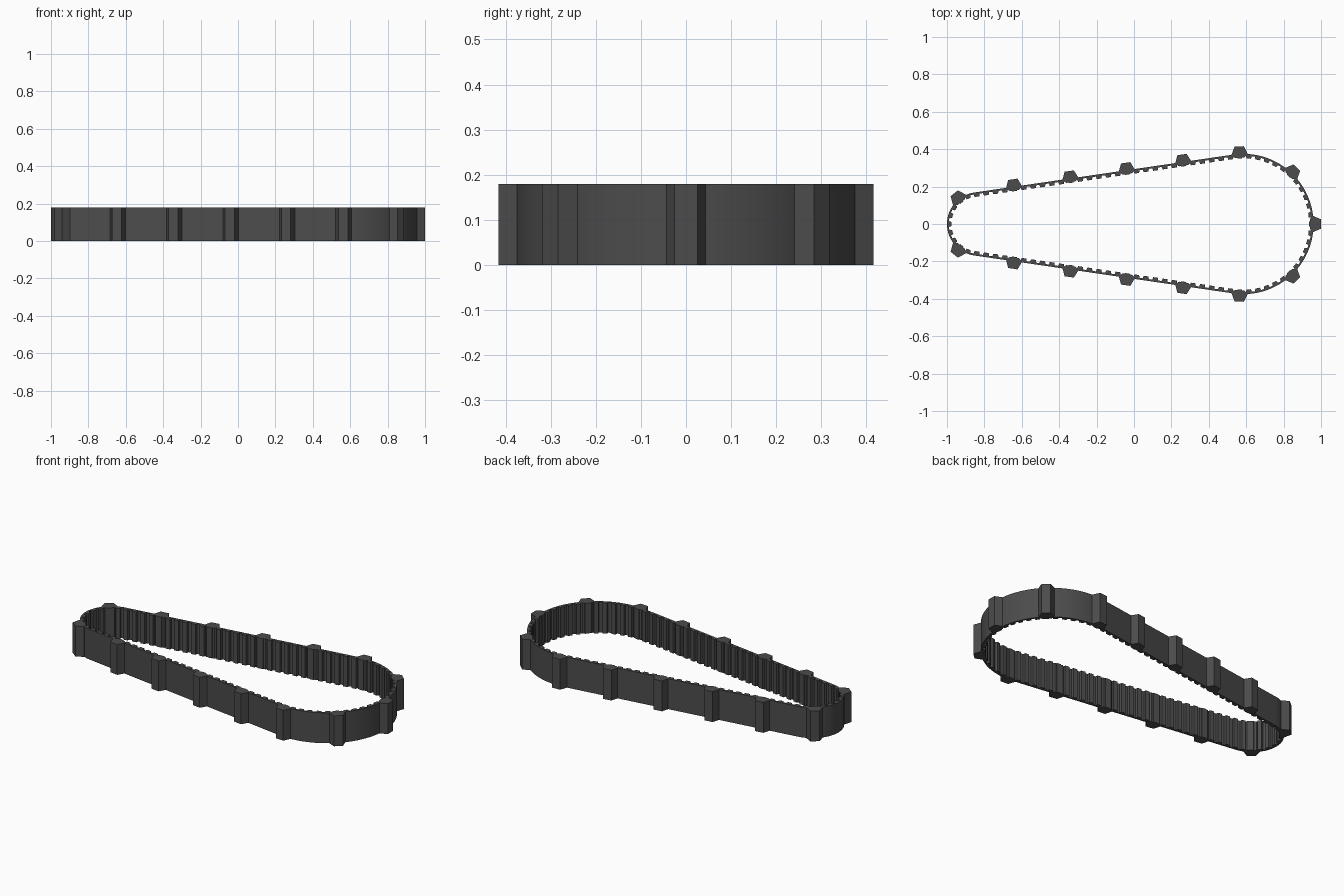
import bpy, bmesh, math
from mathutils import Vector

if "Cube" in bpy.data.objects:
    bpy.data.objects.remove(bpy.data.objects["Cube"])

H = 0.18                      # belt width (vertical)
XB, RB = 0.585, 0.375         # large end of the loop
XS, RS = -0.83, 0.17          # small end of the loop
LUGS, TEETH = 15, 90
WEB, TOOTH, LUG = 0.01, 0.014, 0.04

D = XB - XS
A = math.asin((RB - RS) / D)
STRAIGHT = math.sqrt(D * D - (RB - RS) ** 2)
ARC_B = (math.pi / 2 + A) * RB
ARC_S = (math.pi / 2 - A) * RS
HALF = ARC_B + STRAIGHT + ARC_S

rubber = bpy.data.materials.new("dark rubber")
rubber.diffuse_color = (0.072, 0.072, 0.072, 1)
rubber.use_nodes = True
rubber.node_tree.nodes["Principled BSDF"].inputs["Base Color"].default_value = rubber.diffuse_color


def loop_point(s):
    """Point and outward normal at arc length s, from the large end's tip."""
    s %= 2 * HALF
    flip = s > HALF
    if flip:
        s = 2 * HALF - s
    t = math.pi / 2 + A
    if s < ARC_B:
        t = s / RB
        n = Vector((math.cos(t), math.sin(t)))
        p = Vector((XB, 0)) + n * RB
    elif s < ARC_B + STRAIGHT:
        n = Vector((math.cos(t), math.sin(t)))
        p = Vector((XB, 0)) + n * RB + Vector((-n.y, n.x)) * (s - ARC_B)
    else:
        t += (s - ARC_B - STRAIGHT) / RS
        n = Vector((math.cos(t), math.sin(t)))
        p = Vector((XS, 0)) + n * RS
    if flip:
        p.y, n.y = -p.y, -n.y
    return p, n


def finish(name, bm):
    bmesh.ops.recalc_face_normals(bm, faces=bm.faces)
    me = bpy.data.meshes.new(name)
    bm.to_mesh(me)
    bm.free()
    me.materials.append(rubber)
    ob = bpy.data.objects.new(name, me)
    bpy.context.collection.objects.link(ob)
    return ob


# Toothed belt: one ring with a stepped inner wall
bm = bmesh.new()
pitch = 2 * HALF / TEETH
profile = [(-0.32, 0), (-0.25, TOOTH), (0, TOOTH), (0.25, TOOTH), (0.32, 0), (0.5, 0)]
rings = []
for i in range(TEETH):
    for f, depth in profile:
        p, n = loop_point((i + f) * pitch)
        q = p - n * (WEB + depth)
        rings.append([bm.verts.new((v.x, v.y, z))
                      for v, z in ((p, 0), (p, H), (q, H), (q, 0))])
for a, b in zip(rings, rings[1:] + rings[:1]):
    for k in range(4):
        m = (k + 1) % 4
        bm.faces.new((a[k], a[m], b[m], b[k]))
belt = finish("toothed_belt", bm)
bpy.context.view_layer.objects.active = belt
belt.select_set(True)
bpy.ops.object.shade_smooth_by_angle(angle=math.radians(30))

# Tapered drive lugs around the outside
for i in range(LUGS):
    p, n = loop_point(i * 2 * HALF / LUGS)
    t = Vector((-n.y, n.x))
    bm = bmesh.new()
    outline = [(-0.025, LUG), (0.025, LUG), (0.044, -0.004),
               (0.025, -0.02), (-0.025, -0.02), (-0.044, -0.004)]
    base = []
    for u, h in outline:
        v = p + t * u + n * h
        base.append(bm.verts.new((v.x, v.y, 0)))
    face = bm.faces.new(base)
    ext = bmesh.ops.extrude_face_region(bm, geom=[face], use_keep_orig=True)
    top = [g for g in ext["geom"] if isinstance(g, bmesh.types.BMVert)]
    bmesh.ops.translate(bm, verts=top, vec=(0, 0, H))
    finish(f"drive_lug_{i + 1}", bm)
